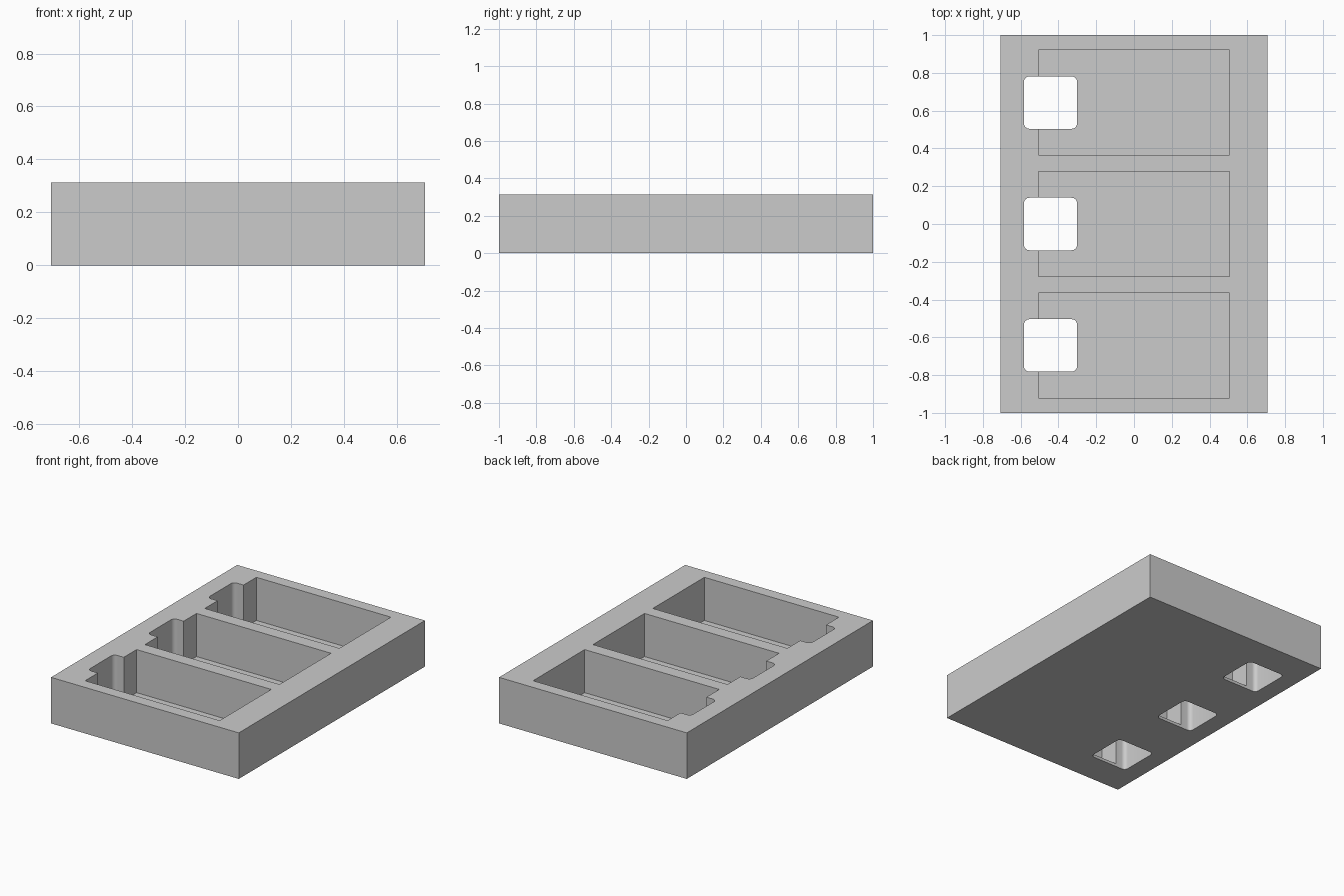
import bpy
import bmesh
from mathutils import Vector

default = bpy.data.objects.get("Cube")
if default:
    bpy.data.objects.remove(default, do_unlink=True)

WIDTH, LENGTH, HEIGHT = 1.412, 2.0, 0.313
FLOOR = 0.02
PITCH = 0.643

grey = bpy.data.materials.new("light_grey")
grey.use_nodes = True
colour = (0.6, 0.6, 0.6, 1)
grey.diffuse_color = colour
grey.node_tree.nodes["Principled BSDF"].inputs["Base Color"].default_value = colour


def block(name, size, centre, corner_radius=0):
    """Box with optional rounded vertical edges."""
    bm = bmesh.new()
    bmesh.ops.create_cube(bm, size=1)
    bmesh.ops.scale(bm, vec=Vector(size), verts=bm.verts)
    bmesh.ops.translate(bm, vec=Vector(centre), verts=bm.verts)
    if corner_radius:
        upright = [e for e in bm.edges
                   if abs(e.verts[0].co.z - e.verts[1].co.z) > 0.01]
        bmesh.ops.bevel(bm, geom=upright, offset=corner_radius, segments=6,
                        profile=0.5, affect='EDGES')
    mesh = bpy.data.meshes.new(name)
    bm.to_mesh(mesh)
    bm.free()
    mesh.materials.append(grey)
    obj = bpy.data.objects.new(name, mesh)
    bpy.context.collection.objects.link(obj)
    return obj


def cut(target, cutter):
    """Subtract the cutter and discard it."""
    cutter.hide_render = True
    bpy.context.view_layer.objects.active = target
    mod = target.modifiers.new(cutter.name, 'BOOLEAN')
    mod.operation = 'DIFFERENCE'
    mod.solver = 'EXACT'
    mod.object = cutter
    bpy.ops.object.modifier_apply(modifier=mod.name)
    bpy.data.objects.remove(cutter, do_unlink=True)


# Solid outer tray
tray = block("tray", (WIDTH, LENGTH, HEIGHT), (0, 0, HEIGHT / 2))

# Three open pockets, each with a rounded square hole through the floor
for row in (-1, 0, 1):
    y = row * PITCH
    cut(tray, block("pocket_cutter", (1.012, 0.554, HEIGHT),
                    (0, y, FLOOR + HEIGHT / 2)))
    cut(tray, block("hole_cutter", (0.28, 0.278, HEIGHT * 2),
                    (-0.442, y, HEIGHT / 2), 0.028))

# Smooth only the rounded hole corners
bpy.ops.object.select_all(action='DESELECT')
tray.select_set(True)
bpy.context.view_layer.objects.active = tray
bpy.ops.object.shade_smooth_by_angle(angle=0.52)
